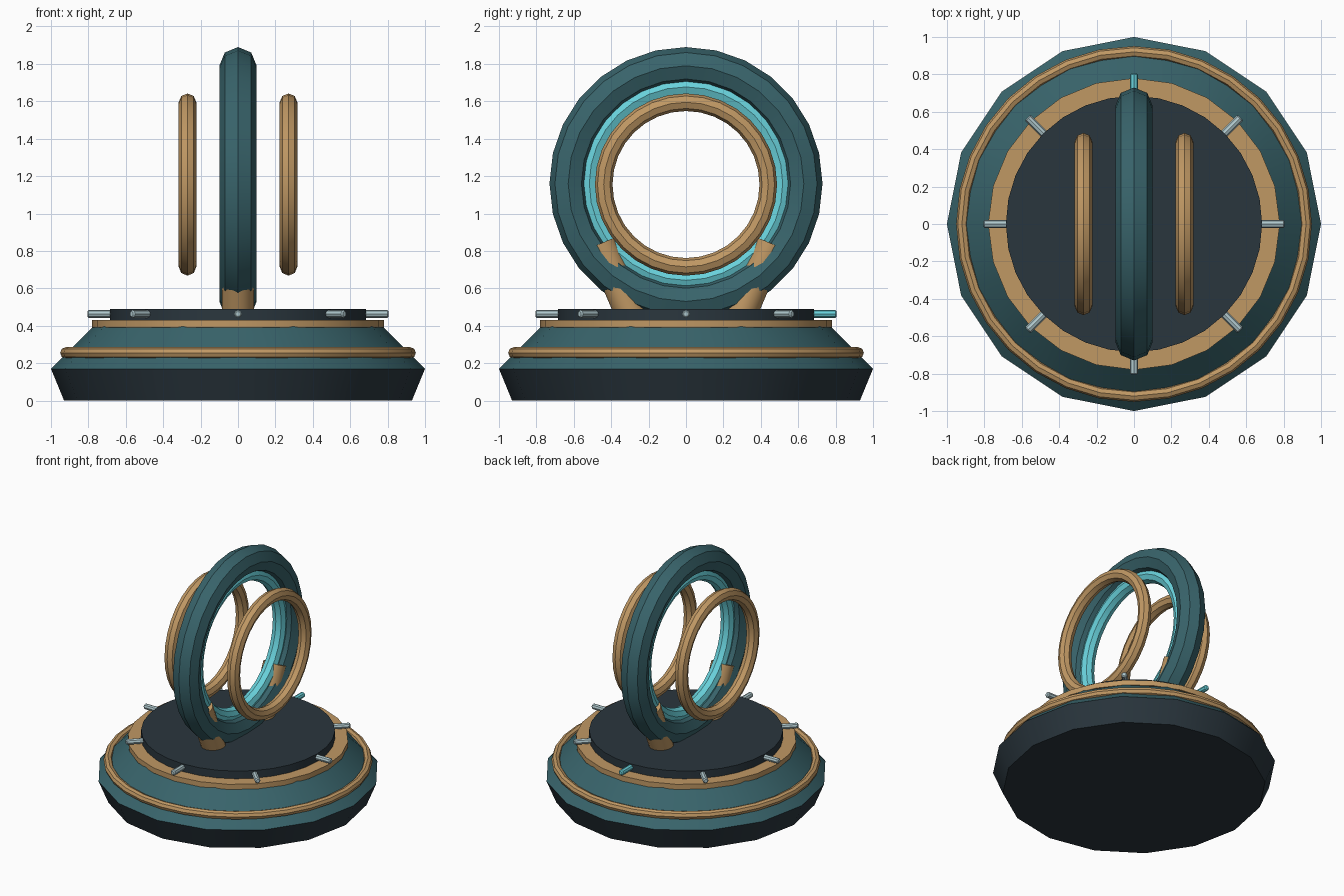
import bpy, math
from mathutils import Vector

if "Cube" in bpy.data.objects:
    bpy.data.objects.remove(bpy.data.objects["Cube"])


def mat(name, r, g, b):
    m = bpy.data.materials.new(name)
    m.diffuse_color = (r, g, b, 1)
    m.use_nodes = True
    m.node_tree.nodes["Principled BSDF"].inputs["Base Color"].default_value = m.diffuse_color
    return m


DARK = mat("dark slate", .023, .037, .048)
TEAL = mat("deep teal", .04, .127, .147)
BRASS = mat("brass", .527, .314, .127)
SILVER = mat("pale silver", .429, .578, .61)
CYAN = mat("bright cyan", .141, .645, .716)


def finish(name, material):
    o = bpy.context.object
    o.name = name
    o.data.materials.append(material)
    bpy.ops.object.shade_smooth_by_angle(angle=math.radians(32))
    return o


def disc(name, material, z0, z1, r0, r1, sides):
    # radial band with a vertex on the x axis
    bpy.ops.mesh.primitive_cone_add(vertices=sides, radius1=r0, radius2=r1,
                                    depth=z1 - z0, location=(0, 0, (z0 + z1) / 2))
    return finish(name, material)


def ring(name, material, loc, major, minor, segs, upright=True):
    rot = (0, math.pi / 2, 0) if upright else (0, 0, 0)
    bpy.ops.mesh.primitive_torus_add(location=loc, rotation=rot, major_radius=major,
                                     minor_radius=minor, major_segments=segs, minor_segments=8)
    return finish(name, material)


def rod(name, material, a, b, r, sides, bevel=0):
    a, b = Vector(a), Vector(b)
    d = b - a
    bpy.ops.mesh.primitive_cylinder_add(vertices=sides, radius=r, depth=d.length,
                                        location=(a + b) / 2,
                                        rotation=d.to_track_quat('Z', 'Y').to_euler())
    o = bpy.context.object
    if bevel:
        m = o.modifiers.new("rounded ends", 'BEVEL')
        m.width, m.segments, m.limit_method = bevel, 1, 'ANGLE'
        m.angle_limit = math.radians(60)
    return finish(name, material)


# stepped base
disc("base_foot", DARK, 0, .17, .93, 1.0, 16)
disc("base_slope", TEAL, .17, .40, 1.0, .77, 16)
ring("base_trim", BRASS, (0, 0, .255), .92, .031, 32, False)
disc("base_collar", BRASS, .39, .43, .78, .78, 24)
disc("turntable", DARK, .42, .49, .685, .685, 32)

# marker pegs around the turntable, the rear one lit
for i in range(8):
    a = i * math.pi / 4
    c, s = math.cos(a), math.sin(a)
    rod(f"marker_peg_{i}", CYAN if i == 2 else SILVER,
        (.64 * c, .64 * s, .463), (.805 * c, .805 * s, .463), .021, 8, .007)

# upright rings
ring("main_ring", TEAL, (0, 0, 1.16), .63, .1, 28)
ring("glow_ring", CYAN, (0, 0, 1.16), .517, .051, 32)
for side, x in (("left", -.27), ("right", .27)):
    ring(f"{side}_halo", BRASS, (x, 0, 1.155), .44, .047, 32)

# leaning struts that clamp the main ring
for side, s in (("front", -1), ("back", 1)):
    rod(f"{side}_strut", BRASS, (0, s * .29, .455), (0, s * .455, .84), .085, 16)
